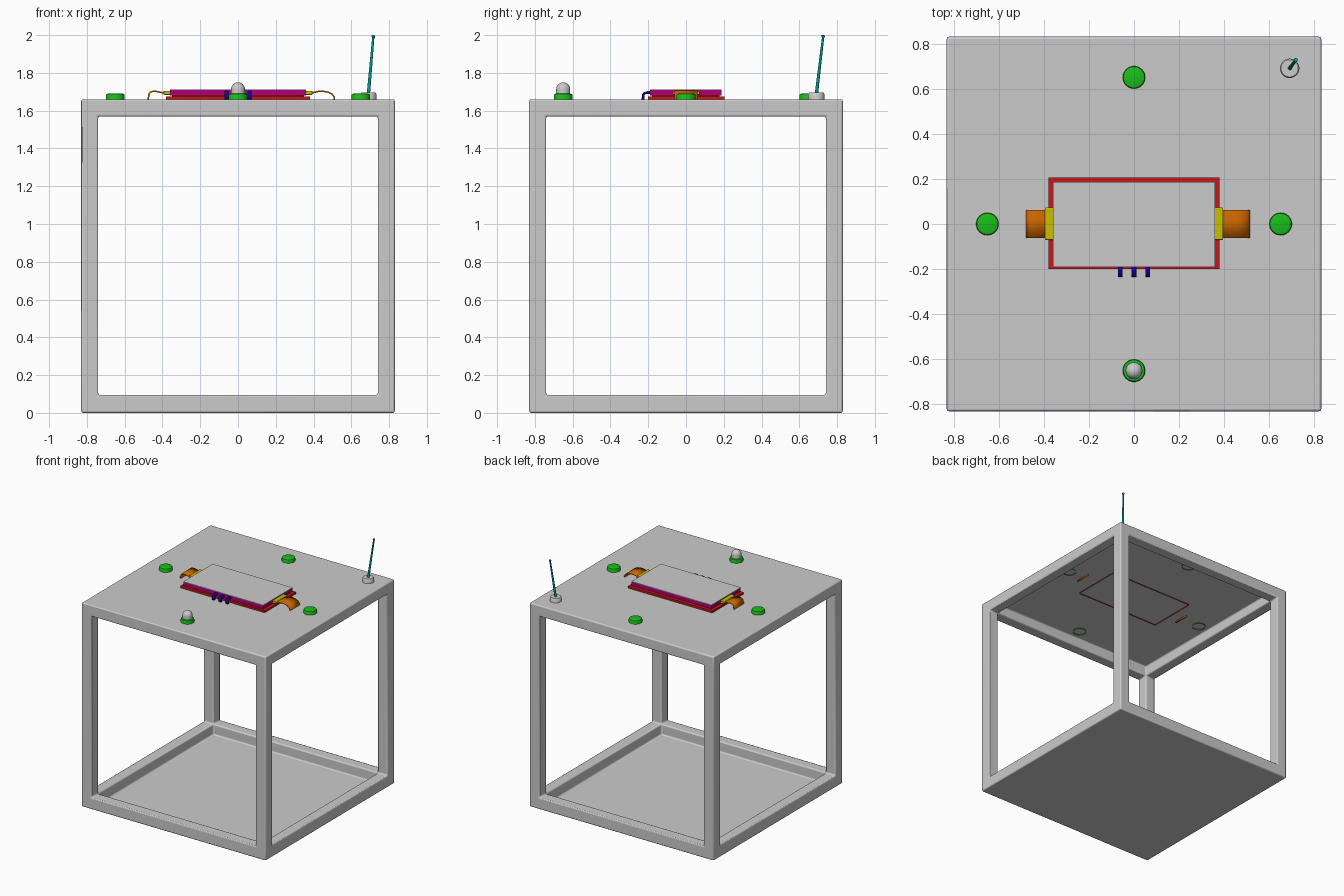
import bpy, bmesh, math
from mathutils import Vector

if "Cube" in bpy.data.objects:
    bpy.data.objects.remove(bpy.data.objects["Cube"])

COLOURS = {
    "green": (0.01, 0.52, 0.01, 1), "red": (0.55, 0.01, 0.01, 1),
    "magenta": (0.45, 0.0, 0.18, 1), "yellow": (0.58, 0.52, 0.0, 1),
    "orange": (0.58, 0.13, 0.0, 1), "blue": (0.01, 0.0, 0.35, 1),
    "teal": (0.0, 0.32, 0.32, 1),
}
MATS = {}
for key, rgba in COLOURS.items():
    MATS[key] = bpy.data.materials.new(key)
    MATS[key].diffuse_color = rgba


def finish(name, bm, colour=None, recalc=True):
    bmesh.ops.remove_doubles(bm, verts=bm.verts, dist=1e-5)
    if recalc:
        bmesh.ops.recalc_face_normals(bm, faces=bm.faces)
    me = bpy.data.meshes.new(name)
    bm.to_mesh(me)
    bm.free()
    ob = bpy.data.objects.new(name, me)
    bpy.context.collection.objects.link(ob)
    if colour:
        me.materials.append(MATS[colour])
    bpy.ops.object.select_all(action='DESELECT')
    ob.select_set(True)
    bpy.context.view_layer.objects.active = ob
    bpy.ops.object.shade_smooth_by_angle(angle=math.radians(40))
    return ob


def bevel(ob, width, segments):
    m = ob.modifiers.new("round", 'BEVEL')
    m.width, m.segments = width, segments
    m.limit_method, m.angle_limit = 'ANGLE', math.radians(40)


def box(name, lo, hi, colour=None, round_edge=0.0, open_bottom=False):
    bm = bmesh.new()
    bmesh.ops.create_cube(bm, size=1)
    for v in bm.verts:
        v.co = [(a + b) / 2 + c * (b - a) for a, b, c in zip(lo, hi, v.co)]
    if open_bottom:
        low = [f for f in bm.faces if f.normal.z < -0.5]
        bmesh.ops.delete(bm, geom=low, context='FACES_ONLY')
    ob = finish(name, bm, colour)
    if round_edge:
        bevel(ob, round_edge, 2)
    return ob


def lathe(name, profile, loc, colour=None, steps=32):
    bm = bmesh.new()
    vs = [bm.verts.new((r, 0, z)) for r, z in profile]
    es = [bm.edges.new(p) for p in zip(vs, vs[1:])]
    bmesh.ops.spin(bm, geom=vs + es, cent=(0, 0, 0), axis=(0, 0, 1),
                   angle=math.tau, steps=steps)
    ob = finish(name, bm, colour)
    ob.location = loc
    return ob


def strip(name, path, half, thick, axis, colour, offset=0.0):
    # path of (distance, z) swept sideways: axis 'x' runs along x, 'y' along y
    bm = bmesh.new()
    rows = []
    for d, z in path:
        ends = [(d, s, z) if axis == 'x' else (s + offset, d, z) for s in (-half, half)]
        rows.append([bm.verts.new(e) for e in ends])
    for a, b in zip(rows, rows[1:]):
        bm.faces.new((a[0], a[1], b[1], b[0]))
    ob = finish(name, bm, colour)
    m = ob.modifiers.new("thickness", 'SOLIDIFY')
    m.thickness, m.offset = thick, 0
    return ob


# Cube frame with thin floor and roof: boundary of solid cells on a coarse grid
XY = [-0.83, -0.74, 0.74, 0.83]
Z = [0, 0.01, 0.095, 1.57, 1.65, 1.66]


def solid(i, j, k):
    if not (0 <= i < 3 and 0 <= j < 3 and 0 <= k < 5):
        return False
    ends = (i != 1) + (j != 1)
    return ends == 2 or (ends == 1 and k != 2) or k in (0, 4)


bm = bmesh.new()
for i in range(3):
    for j in range(3):
        for k in range(5):
            if not solid(i, j, k):
                continue
            for ax in range(3):
                for side in (0, 1):
                    n = [i, j, k]
                    n[ax] += 1 if side else -1
                    if solid(*n):
                        continue
                    quad = []
                    for p, q in ((0, 0), (1, 0), (1, 1), (0, 1)):
                        c = [i, j, k]
                        c[ax] += side
                        c[(ax + 1) % 3] += p
                        c[(ax + 2) % 3] += q
                        quad.append(bm.verts.new((XY[c[0]], XY[c[1]], Z[c[2]])))
                    bm.faces.new(quad if side else quad[::-1])
bmesh.ops.remove_doubles(bm, verts=bm.verts, dist=1e-5)
bmesh.ops.dissolve_limit(bm, angle_limit=0.01, verts=bm.verts, edges=bm.edges)
bevel(finish("cube_frame", bm, recalc=False), 0.018, 3)

# Round green pads, open underneath and just piercing the roof
PAD = [(0.05, 1.643), (0.05, 1.68), (0.047, 1.687), (0.04, 1.69), (0, 1.69)]
for name, x, y in (("left", -0.65, 0), ("right", 0.65, 0),
                   ("front", 0, -0.65), ("back", 0, 0.65)):
    lathe(name + "_pad", PAD, (x, y, 0), "green")

# Domed button on the front pad
dome = [(0.037, 1.685), (0.037, 1.713)]
dome += [(0.037 * math.cos(a), 1.713 + 0.037 * math.sin(a))
         for a in [math.pi / 2 * t / 8 for t in range(1, 9)]]
lathe("dome_button", dome, (0, -0.65, 0))

# Antenna and its base
lathe("antenna_base", [(0.043, 1.65), (0.043, 1.688), (0.038, 1.695), (0, 1.695)],
      (0.69, 0.69, 0))
foot, tip = Vector((0.69, 0.69, 1.685)), Vector((0.717, 0.727, 1.999))
L = (tip - foot).length
rod = lathe("antenna", [(0, 0), (0.009, 0), (0.006, L - 0.012), (0.009, L - 0.01),
                        (0.009, L), (0, L)], foot, "teal", 16)
rod.rotation_mode = 'QUATERNION'
rod.rotation_quaternion = (tip - foot).to_track_quat('Z', 'Y')

# Layered board in the middle of the roof
box("board_base", (-0.38, -0.2, 1.643), (0.38, 0.205, 1.676), "red", open_bottom=True)
box("board_core", (-0.35, -0.18, 1.67), (0.35, 0.178, 1.685), "red")
box("board_body", (-0.36, -0.19, 1.681), (0.36, 0.187, 1.709), "magenta")
box("board_cover", (-0.36, -0.19, 1.709), (0.36, 0.187, 1.713))

# Connectors and ribbon cables on both ends
RIBBON = {
    -1: [(0.37, 1.694), (0.40, 1.695), (0.425, 1.701), (0.445, 1.703),
         (0.462, 1.699), (0.471, 1.688), (0.474, 1.672), (0.474, 1.64)],
    1: [(0.37, 1.694), (0.40, 1.696), (0.425, 1.702), (0.45, 1.703),
        (0.478, 1.698), (0.499, 1.687), (0.51, 1.671), (0.512, 1.64)],
}
for s, side in ((-1, "left"), (1, "right")):
    x0, x1 = sorted((s * 0.355, s * 0.395))
    box(side + "_connector", (x0, -0.07, 1.684), (x1, 0.073, 1.705), "yellow", 0.004)
    strip(side + "_ribbon", [(s * d, z) for d, z in RIBBON[s]], 0.062, 0.008, 'x', "orange")

# Three bent pins on the front edge
PIN = [(-0.18, 1.696), (-0.205, 1.696), (-0.22, 1.692), (-0.227, 1.682), (-0.228, 1.655)]
for n, x in enumerate((-0.061, 0, 0.061)):
    strip(f"pin_{n + 1}", PIN, 0.011, 0.014, 'y', "blue", x)

for m in bpy.data.materials:
    if m.users and not m.is_grease_pencil:
        m.use_nodes = True
        m.node_tree.nodes["Principled BSDF"].inputs["Base Color"].default_value = m.diffuse_color
